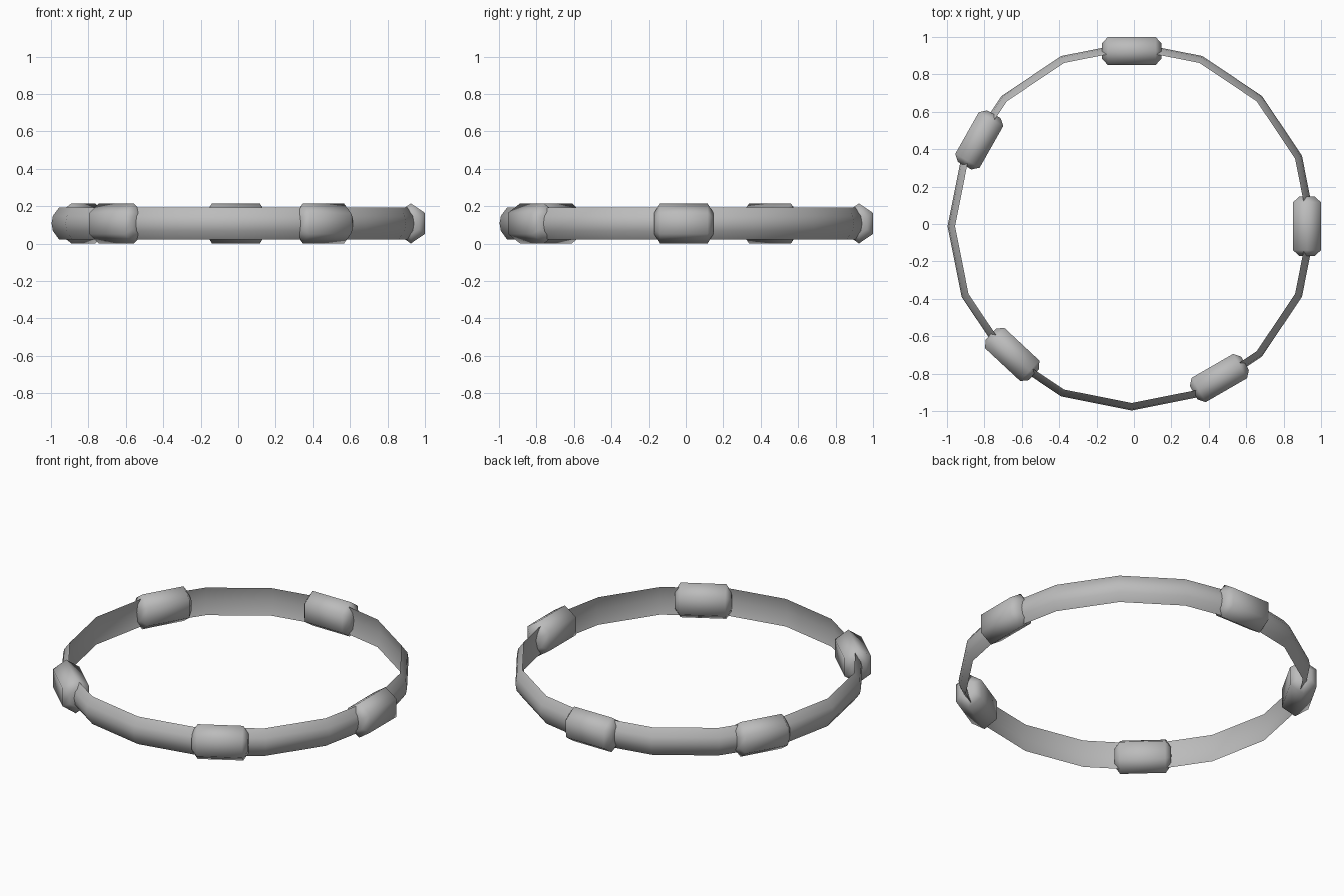
import bpy, bmesh
from math import cos, sin, radians, tau
from mathutils import Matrix, Vector

cube = bpy.data.objects.get("Cube")
if cube:
    bpy.data.objects.remove(cube)

CENTER = Vector((-0.012, -0.012, 0.108))

grey = bpy.data.materials.new("plain_grey")
grey.use_nodes = True
grey.diffuse_color = (0.5, 0.5, 0.5, 1)
grey.node_tree.nodes["Principled BSDF"].inputs["Base Color"].default_value = (0.5, 0.5, 0.5, 1)


def finish(bm, name, angle):
    """Turn a bmesh into a smooth grey object."""
    bmesh.ops.recalc_face_normals(bm, faces=bm.faces)
    mesh = bpy.data.meshes.new(name)
    bm.to_mesh(mesh)
    bm.free()
    mesh.materials.append(grey)
    obj = bpy.data.objects.new(name, mesh)
    bpy.context.collection.objects.link(obj)
    bpy.ops.object.select_all(action="DESELECT")
    obj.select_set(True)
    bpy.context.view_layer.objects.active = obj
    bpy.ops.object.shade_smooth_by_angle(angle=radians(angle))
    return obj


def bridge(bm, a, b):
    """Join two equal closed loops with quads."""
    for i in range(len(a)):
        j = (i + 1) % len(a)
        bm.faces.new((a[i], a[j], b[j], b[i]))


# Sixteen-sided band: rounded outside, shallow groove inside
def build_band(sides=16):
    profile = [(0.945, -0.085), (0.978, -0.04), (0.985, 0), (0.978, 0.04),
               (0.945, 0.085), (0.965, 0)]
    bm = bmesh.new()
    loops = []
    for k in range(sides):
        t = tau * k / sides
        loops.append([bm.verts.new(CENTER + Vector((r * cos(t), r * sin(t), z)))
                      for r, z in profile])
    for k in range(sides):
        bridge(bm, loops[k], loops[(k + 1) % sides])
    finish(bm, "band", 45)


# Six-sided bead threaded on the band, with chamfered ends
def build_bead(name, degrees):
    section = [(0.075, -0.056), (0.075, 0.056), (0, 0.107),
               (-0.075, 0.056), (-0.075, -0.056), (0, -0.107)]
    stations = [(-0.158, 0.55), (-0.128, 1), (0.128, 1), (0.158, 0.55)]
    bm = bmesh.new()
    loops = [[bm.verts.new((r * s, y, z * s)) for r, z in section] for y, s in stations]
    for a, b in zip(loops, loops[1:]):
        bridge(bm, a, b)
    bm.faces.new(loops[0])
    bm.faces.new(loops[-1])
    place = (Matrix.Translation(CENTER) @ Matrix.Rotation(radians(degrees), 4, "Z")
             @ Matrix.Translation((0.937, 0, 0)))
    bm.transform(place)
    finish(bm, name, 70)


build_band()
for name, degrees in (("left_bead", 0), ("back_bead", 90), ("right_back_bead", 150.5),
                      ("right_front_bead", 227), ("left_front_bead", 300)):
    build_bead(name, degrees)
